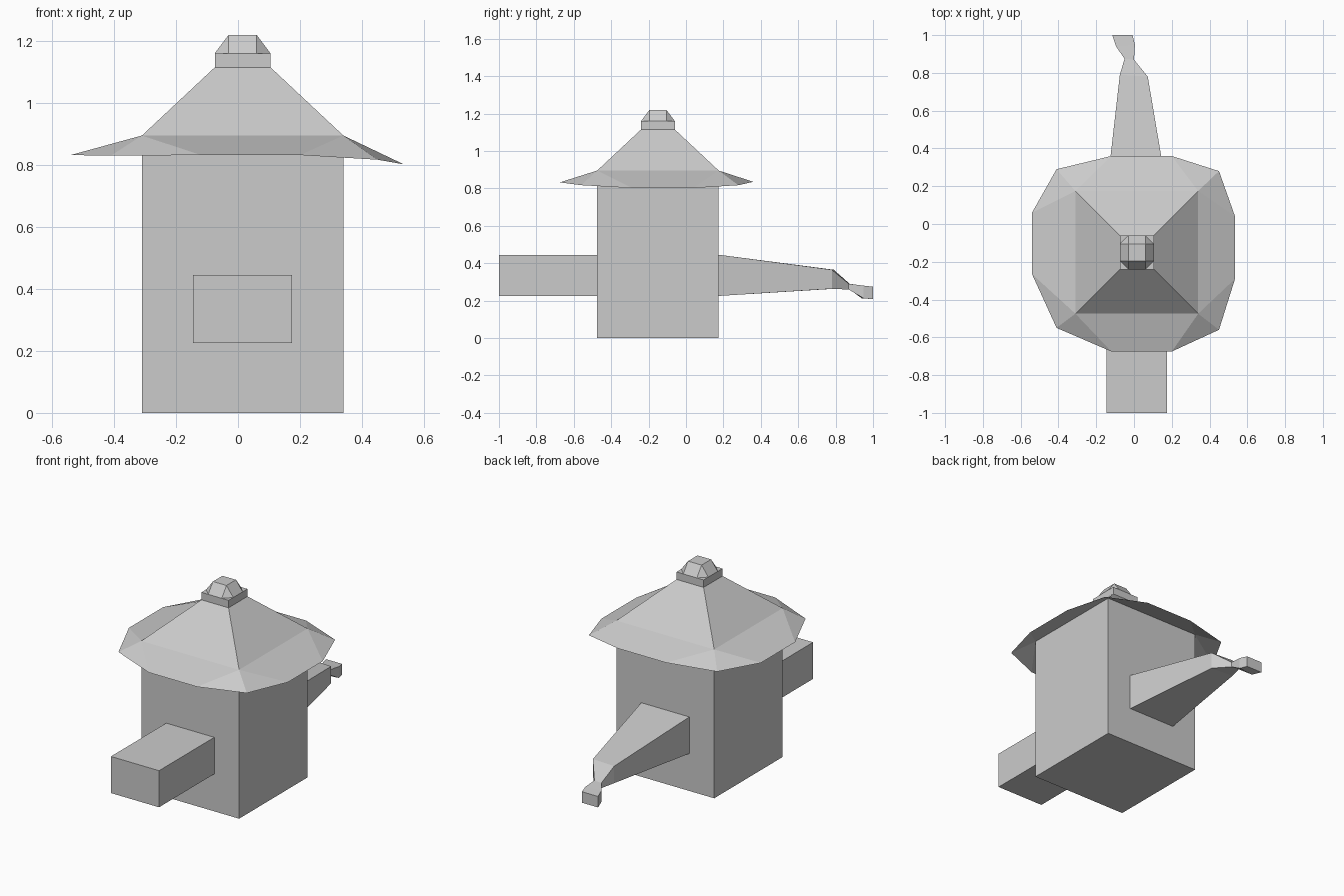
import bpy, bmesh

if "Cube" in bpy.data.objects:
    bpy.data.objects.remove(bpy.data.objects["Cube"])

CX, CY = 0.015, -0.15  # tower axis


def make(name, verts, faces):
    bm = bmesh.new()
    vs = [bm.verts.new(v) for v in verts]
    for f in faces:
        bm.faces.new([vs[i] for i in f])
    bmesh.ops.recalc_face_normals(bm, faces=bm.faces)
    me = bpy.data.meshes.new(name)
    bm.to_mesh(me)
    bm.free()
    ob = bpy.data.objects.new(name, me)
    bpy.context.collection.objects.link(ob)
    return ob


def loft(name, rings, cap_start=False, cap_end=False):
    n = len(rings[0])
    faces = [(r * n + i, r * n + (i + 1) % n, (r + 1) * n + (i + 1) % n, (r + 1) * n + i)
             for r in range(len(rings) - 1) for i in range(n)]
    if cap_start:
        faces.append(tuple(range(n)))
    if cap_end:
        faces.append(tuple(range((len(rings) - 1) * n, len(rings) * n)))
    return make(name, [v for r in rings for v in r], faces)


def square(h, z):
    return [(CX + sx * h, CY + sy * h, z) for sx, sy in ((-1, -1), (1, -1), (1, 1), (-1, 1))]


def section(yl, yr, x0, x1, z0, z1):
    return [(x0, yl, z0), (x1, yr, z0), (x1, yr, z1), (x0, yl, z1)]


# Square tower, pyramid roof and finial base as one continuous shell
loft("tower_and_roof", [square(0.325, 0), square(0.325, 0.895), square(0.09, 1.115),
                        square(0.09, 1.16)], True, True)

# Flared eave: per side, two edge points followed by the corner point
rim = [(-0.12, -0.675, 0.832), (0.20, -0.675, 0.832), (0.45, -0.56, 0.817),
       (0.535, -0.29, 0.802), (0.535, 0.04, 0.802), (0.45, 0.28, 0.817),
       (0.20, 0.36, 0.835), (-0.12, 0.36, 0.835), (-0.41, 0.29, 0.832),
       (-0.54, 0.06, 0.832), (-0.54, -0.265, 0.832), (-0.41, -0.55, 0.83)]
faces = []
for s in range(4):
    a, b, o = s, (s + 1) % 4, 4 + 3 * s
    nxt = 4 + (3 * s + 3) % 12
    faces += [(a, o, o + 1, b), (b, o + 1, o + 2), (b, o + 2, nxt)]
make("eave", square(0.325, 0.895) + rim, faces)

# Chamfered cap: octagon base tapering to a square top
h, t = 0.09, 0.045
octo = [(-t, -h), (t, -h), (h, -t), (h, t), (t, h), (-t, h), (-h, t), (-h, -t)]
verts = [(CX + x, CY + y, 1.16) for x, y in octo] + square(t, 1.22)
faces = [(8, 9, 10, 11)]
for s in range(4):
    a, b = 8 + s, 8 + (s + 1) % 4
    faces += [(2 * s, 2 * s + 1, b, a), (2 * s + 1, (2 * s + 2) % 8, b)]
make("roof_cap", verts, faces)

# Straight front beam
loft("front_beam", [section(y, y, -0.145, 0.175, 0.225, 0.445) for y in (-0.475, -1.0)],
     cap_end=True)

# Tapered rear arm with a pinched neck and small tip
loft("rear_arm", [section(0.175, 0.175, -0.145, 0.175, 0.225, 0.445),
                  section(0.79, 0.78, -0.075, 0.073, 0.263, 0.365),
                  section(0.875, 0.87, -0.05, 0.0, 0.259, 0.29),
                  section(0.94, 0.95, -0.095, 0.005, 0.212, 0.28),
                  section(1.0, 1.0, -0.115, -0.008, 0.208, 0.274)], cap_end=True)
